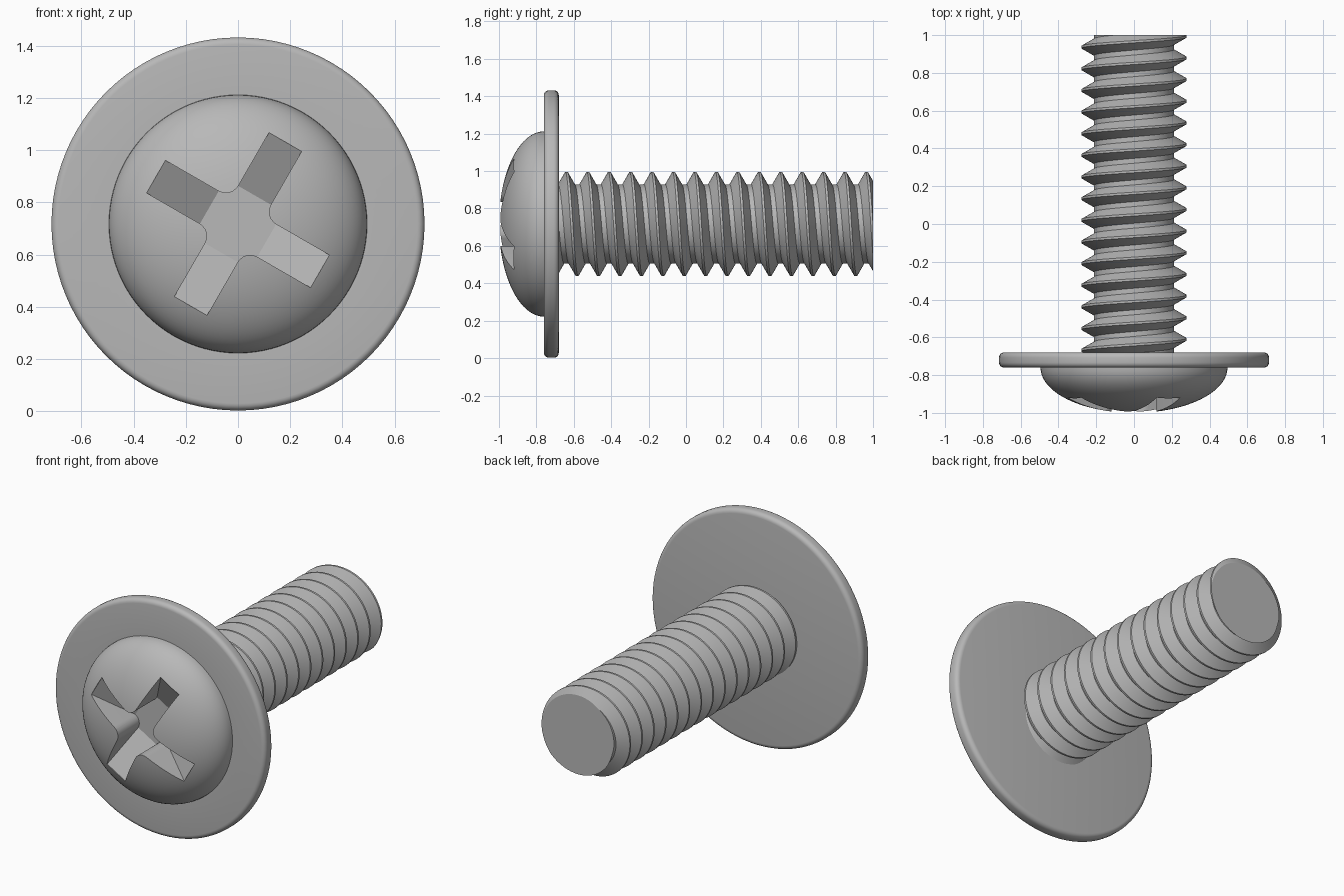
import bpy, bmesh, math
from math import sin, cos, pi
from mathutils import Vector

if "Cube" in bpy.data.objects:
    bpy.data.objects.remove(bpy.data.objects["Cube"])

AXIS_Z = 0.717          # height of the screw axis, which runs along y

steel = bpy.data.materials.new("steel_grey")
steel.diffuse_color = (0.48, 0.48, 0.48, 1)
steel.use_nodes = True
steel.node_tree.nodes["Principled BSDF"].inputs["Base Color"].default_value = steel.diffuse_color


def finish(bm, name):
    bmesh.ops.recalc_face_normals(bm, faces=bm.faces)
    mesh = bpy.data.meshes.new(name)
    bm.to_mesh(mesh)
    bm.free()
    mesh.materials.append(steel)
    obj = bpy.data.objects.new(name, mesh)
    obj.location.z = AXIS_Z
    bpy.context.collection.objects.link(obj)
    return obj


def smooth(obj):
    bpy.ops.object.select_all(action='DESELECT')
    obj.select_set(True)
    bpy.context.view_layer.objects.active = obj
    bpy.ops.object.shade_smooth_by_angle(angle=math.radians(28))


def lathe(name, profile, segments):
    """Spin (radius, y) points round the y axis; the first and last are poles."""
    bm = bmesh.new()
    first = bm.verts.new((0, profile[0][1], 0))
    last = bm.verts.new((0, profile[-1][1], 0))
    rings = [[bm.verts.new((r * sin(2 * pi * i / segments), y, r * cos(2 * pi * i / segments)))
              for i in range(segments)] for r, y in profile[1:-1]]
    for i in range(segments):
        j = (i + 1) % segments
        bm.faces.new((first, rings[0][i], rings[0][j]))
        bm.faces.new((last, rings[-1][j], rings[-1][i]))
        for a, b in zip(rings, rings[1:]):
            bm.faces.new((a[i], b[i], b[j], a[j]))
    return finish(bm, name)


# Head: elliptical dome on a wide flange with a rounded rim
DOME_R, DOME_H, FRONT, BACK, RIM = 0.495, 0.24, -0.76, -0.68, 0.715
profile = [(DOME_R * sin(t * pi / 40), FRONT - DOME_H * cos(t * pi / 40)) for t in range(21)]
ROUND = 0.027
for cy, start in ((FRONT + ROUND, 0), (BACK - ROUND, pi / 2)):
    for k in range(6):
        a = start + k * pi / 10
        profile.append((RIM - ROUND + ROUND * sin(a), cy - ROUND * cos(a)))
profile.append((0, BACK))
head = lathe("head", profile, 96)

# Cross recess cutter: filleted cross whose arm floors slope down to the middle
W, FIL, LEN, TILT = 0.072, 0.055, 0.363, math.radians(60)
DEEP, SHALLOW, OPEN = -0.785, -0.917, -1.1
bm = bmesh.new()


def cross_point(u, v, y, quarter):
    a = TILT + quarter * pi / 2
    return bm.verts.new((u * cos(a) - v * sin(a), y, u * sin(a) + v * cos(a)))


floor, outline, centre = [], [], []
for q in range(4):
    ends = [(LEN, -W, SHALLOW), (LEN, W, SHALLOW)]
    arc = [(W + FIL - FIL * sin(k * pi / 12), W + FIL - FIL * cos(k * pi / 12), DEEP)
           for k in range(7)]
    pts = ends + arc
    floor.append([cross_point(u, v, y, q) for u, v, y in pts])
    outline += [cross_point(u, v, OPEN, q) for u, v, y in pts]
    centre += floor[-1][2:]
for q in range(4):
    bm.faces.new((floor[q - 1][-1], floor[q][0], floor[q][1], floor[q][2]))
bm.faces.new(centre)
bm.faces.new(outline)
base = sum(floor, [])
for i in range(len(base)):
    j = (i + 1) % len(base)
    bm.faces.new((base[i], base[j], outline[j], outline[i]))
cutter = finish(bm, "recess_cutter")
cutter.hide_render = True

cut = head.modifiers.new("recess", 'BOOLEAN')
cut.operation, cut.solver, cut.object = 'DIFFERENCE', 'EXACT', cutter
bpy.context.view_layer.objects.active = head
bpy.ops.object.modifier_apply(modifier=cut.name)
bpy.data.objects.remove(cutter)
smooth(head)

# Threaded shank: right-handed helical ridge, trimmed flat at both ends
PITCH, MINOR, MAJOR, STEPS, TURNS = 0.1146, 0.212, 0.279, 64, 19
CREST, ROOT = 0.012, 0.026
ridge = [(MAJOR, -CREST / 2), (MAJOR, CREST / 2),
         (MINOR, PITCH / 2 - ROOT / 2), (MINOR, PITCH / 2 + ROOT / 2)]
start_y = 0.965 - 17 * PITCH
bm = bmesh.new()
rows = []
for i in range(STEPS * TURNS + 1):
    a = 2 * pi * i / STEPS
    y = start_y + PITCH * i / STEPS
    rows.append([bm.verts.new((r * sin(a), y + dy, r * cos(a))) for r, dy in ridge])
for i in range(STEPS * TURNS):
    for k in range(3):
        bm.faces.new((rows[i][k], rows[i][k + 1], rows[i + 1][k + 1], rows[i + 1][k]))
    if i + 1 + STEPS < len(rows):
        bm.faces.new((rows[i][3], rows[i + STEPS][0], rows[i + 1 + STEPS][0], rows[i + 1][3]))
for y, side in ((-0.70, -1), (1.0, 1)):
    result = bmesh.ops.bisect_plane(bm, geom=bm.verts[:] + bm.edges[:] + bm.faces[:],
                                    plane_co=Vector((0, y, 0)), plane_no=Vector((0, side, 0)),
                                    clear_outer=True)
    rim = [e for e in result["geom_cut"] if isinstance(e, bmesh.types.BMEdge)]
    bmesh.ops.edgeloop_fill(bm, edges=rim)
smooth(finish(bm, "threaded_shank"))
